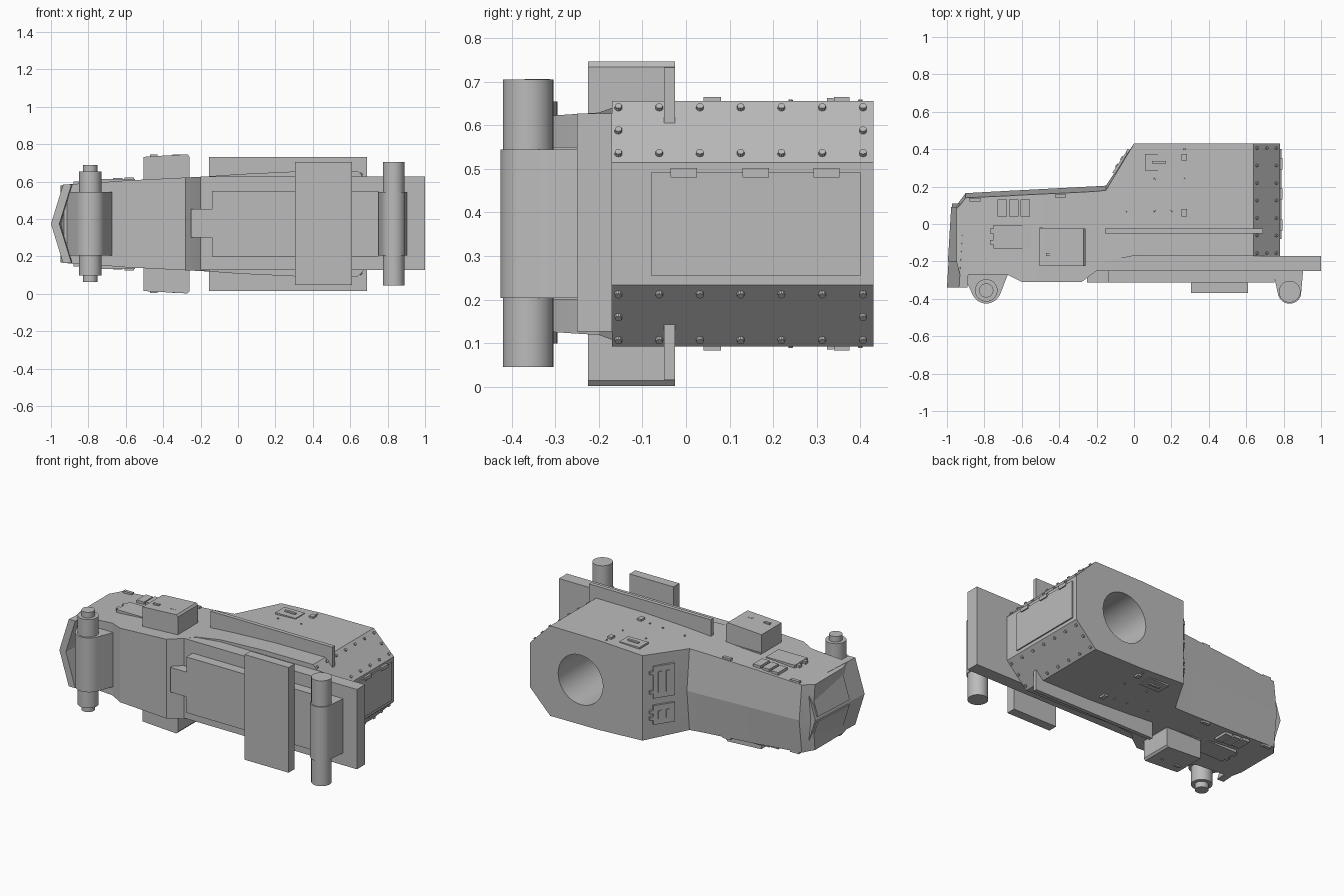
import bpy, bmesh, math
from mathutils import Vector, Matrix

if "Cube" in bpy.data.objects:
    bpy.data.objects.remove(bpy.data.objects["Cube"], do_unlink=True)

MID = 0.374  # mirror height
steel = bpy.data.materials.new("plain_grey")
steel.use_nodes = True
GREY = (0.5, 0.5, 0.5, 1)
steel.diffuse_color = GREY
steel.node_tree.nodes["Principled BSDF"].inputs["Base Color"].default_value = GREY


def finish(name, bm, smooth=False):
    bmesh.ops.recalc_face_normals(bm, faces=bm.faces)
    me = bpy.data.meshes.new(name)
    bm.to_mesh(me)
    bm.free()
    me.materials.append(steel)
    ob = bpy.data.objects.new(name, me)
    bpy.context.collection.objects.link(ob)
    if smooth:
        bpy.ops.object.select_all(action='DESELECT')
        ob.select_set(True)
        bpy.context.view_layer.objects.active = ob
        bpy.ops.object.shade_smooth_by_angle(angle=math.radians(35))
    return ob


def loft(name, rings):
    bm = bmesh.new()
    vs = [[bm.verts.new(p) for p in r] for r in rings]
    n = len(vs[0])
    for a, b in zip(vs, vs[1:]):
        for i in range(n):
            j = (i + 1) % n
            bm.faces.new((a[i], a[j], b[j], b[i]))
    bm.faces.new(vs[0])
    bm.faces.new(vs[-1])
    return finish(name, bm)


def prism(name, pts, z0, z1, smooth=False):
    ob = loft(name, [[(x, y, z) for x, y in pts] for z in (z0, z1)])
    if smooth:
        bpy.context.view_layer.objects.active = ob
        ob.select_set(True)
        bpy.ops.object.shade_smooth_by_angle(angle=math.radians(35))
        ob.select_set(False)
    return ob


def box(name, x0, x1, y0, y1, z0, z1):
    return prism(name, [(x0, y0), (x1, y0), (x1, y1), (x0, y1)], z0, z1)


def box_pair(name, x0, x1, y0, y1, z0, z1):
    box("upper_" + name, x0, x1, y0, y1, z0, z1)
    box("lower_" + name, x0, x1, y0, y1, 2 * MID - z1, 2 * MID - z0)


def cyl(name, x, y, r, z0, z1):
    bm = bmesh.new()
    bmesh.ops.create_cone(bm, cap_ends=True, segments=32, radius1=r, radius2=r, depth=z1 - z0,
                          matrix=Matrix.Translation((x, y, (z0 + z1) / 2)))
    return finish(name, bm, True)


def studs(name, spots, r=0.01, depth=0.016):
    # spots: (position, outward direction)
    bm = bmesh.new()
    for p, d in spots:
        m = Matrix.Translation(p) @ Vector(d).to_track_quat('Z', 'Y').to_matrix().to_4x4()
        bmesh.ops.create_cone(bm, cap_ends=True, segments=10, radius1=r, radius2=r * 0.8,
                              depth=depth, matrix=m)
    return finish(name, bm)


# Hull: x, front y, back edge y, back ridge y, half height
sections = [(-0.95, -0.2, 0.08, 0.1, 0.205), (-0.93, -0.27, 0.1, 0.125, 0.208),
            (-0.9, -0.27, 0.14, 0.165, 0.212), (-0.68, -0.27, 0.15, 0.177, 0.226),
            (-0.6, -0.31, 0.155, 0.181, 0.232), (-0.28, -0.31, 0.17, 0.198, 0.248),
            (-0.2, -0.25, 0.175, 0.202, 0.252), (-0.15, -0.2, 0.18, 0.205, 0.255),
            (0, -0.17, 0.43, 0.43, 0.266), (0.3, -0.17, 0.43, 0.43, 0.28),
            (0.64, -0.17, 0.43, 0.43, 0.282), (0.78, -0.17, 0.43, 0.43, 0.14)]


def half(x):
    for a, b in zip(sections, sections[1:]):
        if a[0] <= x <= b[0]:
            return a[4] + (b[4] - a[4]) * (x - a[0]) / (b[0] - a[0])
    return 0.2


hull = loft("hull", [[(x, f, MID - h), (x, e, MID - h), (x, r, MID), (x, e, MID + h),
                      (x, f, MID + h), (x, f, MID)] for x, f, e, r, h in sections])

# Round bore in the back face
bm = bmesh.new()
bmesh.ops.create_cone(bm, cap_ends=True, segments=48, radius1=0.155, radius2=0.155, depth=0.55,
                      matrix=Matrix.Translation((0.43, 0.19 + 0.03, MID)) @ Matrix.Rotation(math.pi / 2, 4, 'X'))
cutter = finish("bore_cutter", bm)
cutter.hide_render = True
mod = hull.modifiers.new("bore", 'BOOLEAN')
mod.operation, mod.object, mod.solver = 'DIFFERENCE', cutter, 'EXACT'
bpy.ops.object.select_all(action='DESELECT')
hull.select_set(True)
bpy.context.view_layer.objects.active = hull
bpy.ops.object.modifier_apply(modifier="bore")
bpy.ops.object.shade_smooth_by_angle(angle=math.radians(10))
bpy.data.objects.remove(cutter, do_unlink=True)


# Pointed nose shield with raised panels
def shield(name, y0, y1, z0, z1, out, thick):
    def at(y, z):
        t = abs(z - MID) / 0.21
        return -1.0 + 0.065 * t + 0.06 * (y + 0.34) - out
    zs = [z0, MID, z1] if z0 < MID < z1 else [z0, z1]
    loft(name, [[(at(y0, z), y0, z), (at(y1, z), y1, z), (at(y1, z) + thick, y1, z),
                 (at(y0, z) + thick, y0, z)] for z in zs])


shield("nose_shield", -0.34, 0.11, MID - 0.21, MID + 0.21, 0, 0.045)
shield("upper_nose_panel", -0.2, 0.09, MID + 0.015, MID + 0.19, 0.008, 0.02)
shield("lower_nose_panel", -0.2, 0.09, MID - 0.19, MID - 0.015, 0.008, 0.02)


# Hinge brackets with round ends
def bracket(name, x0, x1, yb, cx, cy, r):
    arc = [(cx + r * math.cos(a), cy + r * math.sin(a))
           for a in [math.radians(200 + 140 * i / 14) for i in range(15)]]
    prism(name, [(x0, yb)] + arc + [(x1, yb)], MID - 0.17, MID + 0.17, True)


bracket("front_bracket", -0.92, -0.67, -0.26, -0.79, -0.345, 0.08)
bracket("rear_bracket", 0.74, 0.905, -0.24, 0.832, -0.362, 0.064)
cyl("front_pin_sleeve", -0.79, -0.355, 0.06, MID - 0.275, MID + 0.28)
cyl("front_pin", -0.79, -0.355, 0.038, MID - 0.31, MID + 0.315)
cyl("rear_pin", 0.832, -0.362, 0.058, 0.046, 0.705)

# Front rail and stacked plates
box("rail", -0.2, 1.0, -0.25, -0.17, 0.127, 0.627)
box("rail_cover", -0.14, 0.75, -0.312, -0.25, 0.2, 0.55)
box("cover_latch", -0.25, -0.14, -0.312, -0.25, 0.3, 0.455)
box("cross_plate", 0.305, 0.61, -0.37, -0.312, 0.047, 0.706)
box_pair("guide_strip", -0.155, 0.69, -0.05, -0.025, 0.605, 0.732)

# Side blocks with slanted tops
for name, s in (("upper_block", 1), ("lower_block", -1)):
    loft(name, [[(x, -0.225, MID + s * a), (x, -0.025, MID + s * a),
                 (x, -0.025, MID + s * b), (x, -0.225, MID + s * b)]
                for x, a, b in ((-0.505, 0.23, 0.358), (-0.485, 0.23, 0.36),
                                (-0.27, 0.23, 0.372), (-0.26, 0.23, 0.36))])
for x in (-0.45, -0.33):
    box_pair("block_tab", x - 0.02, x + 0.02, -0.17, -0.155, 0.72, 0.744)


# Raised details on the upper and lower faces
def raised(name, x0, x1, y0, y1, up):
    top = MID + half((x0 + x1) / 2)
    box_pair(name, x0, x1, y0, y1, top - 0.02, top + up)


raised("service_panel", -0.75, -0.55, -0.13, -0.005, 0.012)
raised("panel_hinge_a", -0.77, -0.74, -0.05, -0.025, 0.016)
raised("panel_hinge_b", -0.77, -0.74, -0.11, -0.085, 0.016)
raised("flush_panel", -0.505, -0.265, -0.222, -0.02, 0.003)
for i in range(3):
    raised("vent_bar", -0.73 + i * 0.062, -0.68 + i * 0.062, 0.04, 0.13, 0.016)
raised("front_clip", -0.88, -0.82, 0.12, 0.14, 0.012)
raised("middle_clip", -0.42, -0.365, 0.14, 0.16, 0.012)
raised("body_hatch", 0.06, 0.2, 0.285, 0.375, 0.008)
raised("hatch_handle", 0.095, 0.17, 0.323, 0.338, 0.016)
raised("small_tab_a", 0.255, 0.283, 0.34, 0.375, 0.012)
raised("small_tab_b", 0.255, 0.283, 0.04, 0.08, 0.012)

spots = []
for x, y in [(x, y) for x in (-0.14, 0.11, 0.27) for y in (0.07, 0.24, 0.4)] + [(-0.04, 0.07), (0.2, 0.07)]:
    if y < 0.2 + x * 1.4:
        spots += [((x, y, MID + s * half(x)), (0, 0, s)) for s in (1, -1)]
studs("body_studs", spots, 0.006, 0.012)

# Rivets on the slanted rear faces
spots = []
for i in range(7):
    y = -0.155 + i * 0.0935
    for z in (0.265, 0.212, 0.16) if i in (0, 6) else (0.265, 0.16):
        spots += [((0.78 - (z - 0.14) * 0.985, y, MID + s * z), (1, 0, s)) for s in (1, -1)]
studs("rear_rivets", spots)

# Rear door and hinges
box("rear_door", 0.77, 0.788, -0.08, 0.4, 0.255, 0.492)
for y in (-0.005, 0.16, 0.322):
    box("door_hinge", 0.77, 0.795, y - 0.03, y + 0.03, 0.48, 0.502)


# Hatches on the angled back face
def hatch(name, u0, u1, z0, z1, out):
    a, along = Vector((-0.15, 0.2)), Vector((0.15, 0.227))
    n = Vector((-0.227, 0.15)).normalized()
    ps = [a + along * u + n * o for u, o in ((u0, -0.02), (u1, -0.02), (u1, out), (u0, out))]
    prism(name, [tuple(p) for p in ps], z0, z1)


for name, z0, z1 in (("large_hatch", 0.365, 0.565), ("small_hatch", 0.2, 0.32)):
    hatch(name, 0.3, 0.78, z0, z1, 0.012)
    for u in (0.42, 0.6):
        hatch(name + "_slot", u, u + 0.08, z0 + 0.035, z1 - 0.035, 0.018)
    for z in (z0 + 0.03, z1 - 0.05):
        hatch(name + "_hinge", 0.78, 0.86, z, z + 0.02, 0.014)
